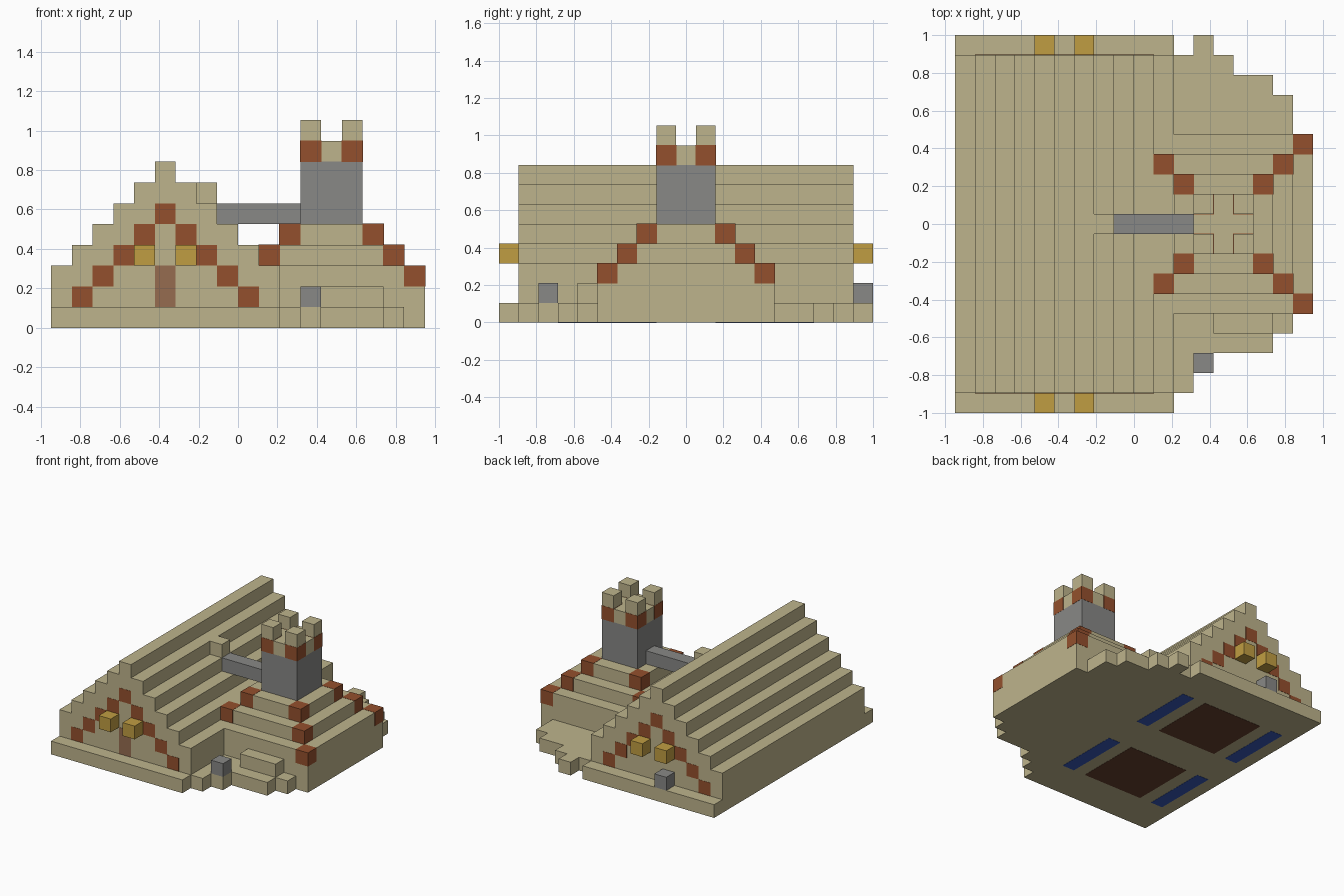
import bpy
import bmesh
from mathutils import Vector

if "Cube" in bpy.data.objects:
    bpy.data.objects.remove(bpy.data.objects["Cube"], do_unlink=True)

U = 2 / 19                         # one block
ORIGIN = Vector((-9 * U, -1, 0))   # corner of the block grid
SKIN = 0.015                       # overlap of painted plates, in blocks


def material(name, rgb):
    def linear(c):
        c /= 255
        return c / 12.92 if c <= 0.04045 else ((c + 0.055) / 1.055) ** 2.4
    colour = [linear(c) for c in rgb] + [1]
    mat = bpy.data.materials.new(name)
    mat.use_nodes = True
    mat.diffuse_color = colour
    mat.node_tree.nodes["Principled BSDF"].inputs["Base Color"].default_value = colour
    return mat


SAND = material("sandstone", (190, 180, 140))
BRICK = material("red brick", (148, 80, 45))
GOLD = material("gold lamp", (192, 157, 66))
STONE = material("grey stone", (136, 136, 134))
DOOR = material("door wood", (150, 108, 80))
FLOOR = material("dark wood floor", (102, 64, 45))
BLUE = material("blue carpet", (55, 88, 185))


def finish(name, bm, mat):
    for v in bm.verts:
        v.co = v.co * U + ORIGIN
    bmesh.ops.recalc_face_normals(bm, faces=bm.faces)
    mesh = bpy.data.meshes.new(name)
    bm.to_mesh(mesh)
    bm.free()
    mesh.materials.append(mat)
    obj = bpy.data.objects.new(name, mesh)
    bpy.context.collection.objects.link(obj)
    return obj


def block(name, mat, x, y, z, grow=0.0):
    """Box between pairs of grid coordinates."""
    bm = bmesh.new()
    bmesh.ops.create_cube(bm, size=1)
    for v in bm.verts:
        for axis, (lo, hi) in enumerate((x, y, z)):
            v.co[axis] = hi + grow if v.co[axis] > 0 else lo - grow
    return finish(name, bm, mat)


def unit(name, mat, x, y, z, grow=0.0):
    return block(name, mat, (x, x + 1), (y, y + 1), (z, z + 1), grow)


# House: base slab and stepped roof extruded from its gable profile
block("house_base", SAND, (0, 11), (0, 19), (0, 1))
left = [(0, 1), (0, 3)]
for step in range(1, 6):
    left += [(step, step + 2), (step, step + 3)]
profile = left + [(11 - x, z) for x, z in reversed(left)]
bm = bmesh.new()
gable = bm.faces.new([bm.verts.new((x, 1, z)) for x, z in profile])
sweep = bmesh.ops.extrude_face_region(bm, geom=[gable], use_keep_orig=True)
for v in sweep["geom"]:
    if isinstance(v, bmesh.types.BMVert):
        v.co.y = 18
finish("house_roof", bm, SAND)

# Gable decoration on both ends: brick chevron and lamps
for side, wall, lamp_y in (("front", 1, 0), ("back", 18, 18)):
    skin = (wall - SKIN, wall + SKIN)
    for i in range(1, 10):
        z = 5 - abs(i - 5)
        block(f"{side}_gable_brick", BRICK, (i, i + 1), skin, (z, z + 1))
    for i in (4, 6):
        unit(f"{side}_gable_lamp", GOLD, i, lamp_y, 3)
block("front_door", DOOR, (5, 6), (1 - SKIN, 1 + SKIN), (1, 3))
unit("back_stone", STONE, 4, 18, 1)

# Floors showing on the underside
for y in (3, 11):
    depth, skin = (y, y + 5), (-SKIN, SKIN)
    block("floor_panel", FLOOR, (3, 8), depth, skin)
    for x in (1, 9):
        block("carpet_strip", BLUE, (x, x + 1), depth, skin)

# Yard rows around the tower mound: row -> (start, end)
yard = {1: (11, 12), 2: (11, 13), 3: (11, 16), 4: (11, 17), 14: (11, 17),
        15: (11, 17), 16: (11, 16), 17: (11, 14), 18: (12, 13)}
for row, span in yard.items():
    block("yard_row", SAND, span, (row, row + 1), (0, 1))
block("yard_bench", SAND, (13, 16), (4, 5), (1, 2))
unit("yard_stone", STONE, 12, 2, 1)

# Stepped mound with brick corners
for n, (x0, z0) in enumerate(((11, 0), (10, 3), (11, 4))):
    x1, y0, y1, z1 = 18 - n, 5 + n, 14 - n, 3 + n
    block("mound_step", SAND, (x0, x1), (y0, y1), (z0, z1))
    for x in ([x1 - 1] if n == 0 else [x0, x1 - 1]):
        for y in (y0, y1 - 1):
            unit("mound_corner_brick", BRICK, x, y, z1 - 1, SKIN)

# Tower with battlements
block("tower_shaft", STONE, (12, 15), (8, 11), (5, 8))
block("tower_crown", SAND, (12, 15), (8, 11), (8, 9))
for x in (12, 14):
    for y in (8, 10):
        unit("crown_corner_brick", BRICK, x, y, 8, SKIN)
        unit("battlement", SAND, x, y, 9)

# Bridge from the roof to the tower
block("bridge_beam", STONE, (8, 12), (9, 10), (5, 6))
unit("bridge_landing", SAND, 7, 9, 6)
